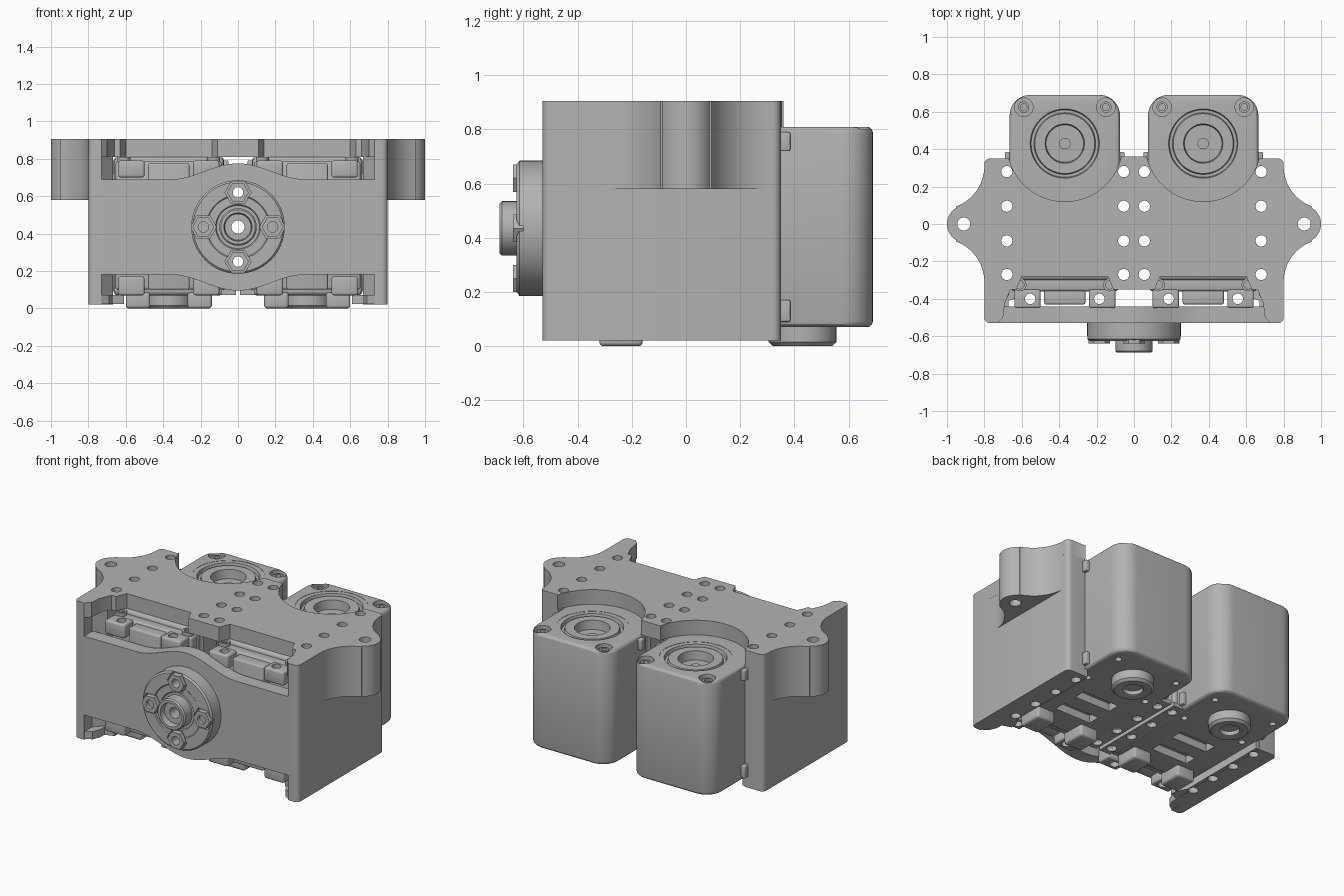
import bpy, bmesh
from math import sin, cos, pi, radians
from mathutils import Matrix, Vector

cube = bpy.data.objects.get("Cube")
if cube:
    bpy.data.objects.remove(cube)

grey = bpy.data.materials.new("plain_grey")
grey.use_nodes = True
COLOUR = (0.45, 0.45, 0.45, 1)
grey.diffuse_color = COLOUR
grey.node_tree.nodes["Principled BSDF"].inputs["Base Color"].default_value = COLOUR

parts, cutters = [], []
ALONG_Y = Matrix.Rotation(radians(90), 4, 'X')   # local z becomes -y


def finish(name, bm, cutter=False):
    bmesh.ops.recalc_face_normals(bm, faces=bm.faces)
    mesh = bpy.data.meshes.new(name)
    bm.to_mesh(mesh)
    bm.free()
    mesh.materials.append(grey)
    ob = bpy.data.objects.new(name, mesh)
    bpy.context.collection.objects.link(ob)
    ob.hide_render = cutter
    (cutters if cutter else parts).append(ob)
    return ob


def prism(name, pts, lo, hi, matrix=None, bevel=0, cutter=False):
    """Extrude a flat outline from lo to hi."""
    bm = bmesh.new()
    face = bm.faces.new([bm.verts.new((x, y, lo)) for x, y in pts])
    ext = bmesh.ops.extrude_face_region(bm, geom=[face])
    verts = [v for v in ext["geom"] if isinstance(v, bmesh.types.BMVert)]
    bmesh.ops.translate(bm, verts=verts, vec=(0, 0, hi - lo))
    if matrix:
        bm.transform(matrix)
    ob = finish(name, bm, cutter)
    if bevel:
        mod = ob.modifiers.new("soft_edges", 'BEVEL')
        mod.width, mod.segments, mod.limit_method = bevel, 3, 'ANGLE'
    return ob


def box(name, x, y, z, bevel=0, cutter=False):
    x0, x1 = sorted(x)
    return prism(name, [(x0, y[0]), (x1, y[0]), (x1, y[1]), (x0, y[1])], *z, bevel=bevel, cutter=cutter)


def lathe(name, profile, loc, turn=None, cutter=False, sides=48):
    """Revolve an (r, h) profile that starts and ends on the axis or closes on itself."""
    bm = bmesh.new()
    verts = [bm.verts.new((r, 0, h)) for r, h in profile]
    edges = [bm.edges.new((a, b)) for a, b in zip(verts, verts[1:])]
    if profile[0][0] > 0:
        edges.append(bm.edges.new((verts[-1], verts[0])))
    bmesh.ops.spin(bm, geom=verts + edges, cent=(0, 0, 0), axis=(0, 0, 1), angle=2 * pi, steps=sides)
    bmesh.ops.remove_doubles(bm, verts=bm.verts, dist=1e-5)
    bm.transform(Matrix.Translation(Vector(loc)) @ (turn or Matrix()))
    return finish(name, bm, cutter)


def rod(name, r, lo, hi, loc, turn=None, cutter=False, sides=24):
    return lathe(name, [(0, lo), (r, lo), (r, hi), (0, hi)], loc, turn, cutter, sides)


def cut(ob, *tools):
    for tool in tools:
        mod = ob.modifiers.new("cut", 'BOOLEAN')
        mod.operation, mod.object, mod.solver = 'DIFFERENCE', tool, 'EXACT'


def arc(cx, cy, r, a0, a1, n=10):
    return [(cx + r * cos(radians(a0 + (a1 - a0) * i / n)),
             cy + r * sin(radians(a0 + (a1 - a0) * i / n))) for i in range(n + 1)]


def mirrored(half):
    return half + [(-x, y) for x, y in reversed(half) if x > 0]


CX, SHAFT_Y, HORN_Z = 0.37, 0.43, 0.435

# Ear outline: concave flank, round tip, concave flank
flank = arc(1.03, 0.31, 0.23, 184, 250, 10)
tip = arc(0.9, 0, 0.1, 60, -60, 14)
ear = flank + tip + [(x, -y) for x, y in reversed(flank)]

# Top plate with clearances for the motors and notches at the front
plate = mirrored([(0, 0.36), (0.07, 0.36)] + arc(CX, SHAFT_Y, 0.31, 194, 346, 28)
                 + [(0.68, 0.35)] + arc(0.77, 0.32, 0.03, 90, 0, 5) + ear
                 + arc(0.77, -0.5, 0.03, 0, -90, 5)
                 + [(0.73, -0.53), (0.7, -0.5), (0.69, -0.42), (0.66, -0.35), (0.63, -0.35), (0.6, -0.28),
                    (0.14, -0.28), (0.11, -0.35), (0, -0.35)])
top_plate = prism("top_plate", plate, 0.81, 0.905)

# Through holes in four rows, joined as one cutter per hole
rows = {}
for name, x in (("inner", 0.055), ("outer", 0.68)):
    for s in (1, -1):
        rows[name, s] = [rod("hole_cutter", 0.03, -0.1, 1, (s * x, y, 0), cutter=True)
                         for y in (0.28, 0.095, -0.09, -0.27)]
        cut(top_plate, *rows[name, s])

# Front wall swelling around the output disc
steps = [-0.74 + 1.48 * i / 74 for i in range(75)]
swell = [0.255 + 0.0425 * (1 + cos(pi * min(abs(x) / 0.36, 1))) for x in steps]
wall_pts = [(x, HORN_Z + h) for x, h in zip(steps, swell)]
wall_pts += [(x, HORN_Z - h) for x, h in zip(reversed(steps), reversed(swell))]
front_wall = prism("front_wall", wall_pts, 0.44, 0.53, ALONG_Y)

# Output disc with hub, nut pockets and bolts
disc = lathe("output_disc", [(0, 0.52), (0.25, 0.52), (0.25, 0.615), (0.24, 0.625), (0.17, 0.625),
                             (0.165, 0.62), (0.12, 0.62), (0.115, 0.612), (0.1, 0.612), (0.1, 0.68),
                             (0.092, 0.688), (0.075, 0.688), (0.07, 0.65), (0, 0.65)], (0, 0, HORN_Z), ALONG_Y, sides=64)
bore = rod("bore_cutter", 0.035, 0.3, 0.8, (0, 0, HORN_Z), ALONG_Y, True)
cut(disc, bore)
cut(front_wall, bore)
for i in range(4):
    dx, dz = 0.185 * cos(i * pi / 2), 0.185 * sin(i * pi / 2)
    at = (dx, 0, HORN_Z + dz)
    pocket = rod("pocket_cutter", 0.07, 0.6, 0.7, at, ALONG_Y, True, 6)
    cut(disc, pocket)
    nut = rod("nut", 0.058, 0.59, 0.638, at, ALONG_Y, sides=6)
    through = rod("bolt_cutter", 0.028, 0.3 if dx ** 2 < 0.01 else 0.615, 0.8, at, ALONG_Y, True)
    cut(nut, through)
    if dx ** 2 < 0.01:
        cut(disc, through)
        cut(front_wall, through)

for s, side in ((1, "left"), (-1, "right")):
    def flip(pts):
        return [(s * x, y) for x, y in pts]

    # Side wall, with its bottom rail and the ear
    wall = prism("side_wall_" + side, flip(
        arc(0.77, 0.32, 0.03, 90, 0, 5) + arc(0.77, -0.5, 0.03, 0, -90, 5)
        + [(0.73, -0.53), (0.73, -0.45), (0.667, -0.38), (0.667, 0.35)]), 0.02, 0.815)
    rail = prism("bottom_rail_" + side, flip(
        [(0.78, 0.345), (0.795, 0.33), (0.795, -0.5), (0.77, -0.525), (0.73, -0.525), (0.69, -0.5),
         (0.67, -0.45), (0.67, -0.41), (0.61, -0.39), (0.61, -0.35), (0.645, -0.28), (0.645, 0.345)]), 0.022, 0.072)
    cut(wall, *rows["outer", s])
    cut(rail, *rows["outer", s])
    lug = prism("ear_" + side, flip([(0.76, 0.29)] + ear + [(0.76, -0.29)]), 0.58, 0.9)
    ear_hole = rod("ear_hole_cutter", 0.035, 0.4, 1, (s * 0.91, 0, 0), cutter=True)
    cut(lug, ear_hole)
    cut(top_plate, ear_hole)

    # Motor case, rounded at the back
    c = s * CX
    case = prism("motor_case_" + side, [(c - 0.295, -0.3), (c + 0.295, -0.3)]
                 + arc(c + 0.185, 0.58, 0.11, 0, 90) + arc(c - 0.185, 0.58, 0.11, 90, 180),
                 0.07, 0.81, bevel=0.022)
    cut(case, *rows["outer", s], *rows["inner", s])
    cut(case, rod("shaft_cutter", 0.215, 0.74, 0.9, (c, SHAFT_Y, 0), cutter=True, sides=48))
    lathe("shaft_ring_" + side, [(0, 0.73), (0.215, 0.73), (0.215, 0.808), (0.185, 0.808), (0.18, 0.785),
                                 (0.165, 0.785), (0.16, 0.803), (0.105, 0.803), (0.1, 0.745), (0.03, 0.745),
                                 (0.03, 0.755), (0, 0.755)], (c, SHAFT_Y, 0))
    lathe("bottom_boss_" + side, [(0, 0.03), (0.06, 0.03), (0.06, 0.004), (0.07, 0), (0.11, 0),
                                  (0.125, 0.015), (0.125, 0.09), (0, 0.09)], (c, SHAFT_Y, 0))
    box("upper_case_" + side, (c - 0.23, c + 0.23), (-0.275, 0.1), (0.79, 0.87), 0.02)
    box("front_case_" + side, (c - 0.285, c + 0.285), (-0.36, -0.28), (0.1, 0.785), 0.015)
    box("front_cover_" + side, (c - 0.11, c + 0.11), (-0.43, -0.35), (0.1, 0.775), 0.01)

    # Pockets in the underside
    for y in (-0.08, 0.1):
        cut(case, box("slot_cutter", (c - 0.13, c + 0.13), (y - 0.04, y + 0.04), (0, 0.12), cutter=True))
    # Drilled strip along the centre gap
    strip = box("centre_strip_" + side, (s * 0.012, s * 0.09), (-0.33, 0.35), (0.072, 0.1))
    cut(strip, *rows["inner", s])

    for d in (-1, 1):
        # Corner screws on the top and the underside
        x = c + d * 0.22
        cut(case, rod("screw_cutter", 0.05, 0.77, 0.9, (x, 0.625, 0), cutter=True),
            rod("screw_cutter", 0.02, 0, 0.12, (x, 0.56, 0), cutter=True),
            rod("screw_cutter", 0.02, 0, 0.12, (x, 0.28, 0), cutter=True))
        lathe("corner_screw", [(0, 0.77), (0.03, 0.77), (0.03, 0.795), (0.018, 0.795), (0.018, 0.78), (0, 0.78)],
              (x, 0.625, 0), sides=20)
        lathe("front_screw", [(0, 0.75), (0.035, 0.75), (0.035, 0.81), (0.022, 0.81), (0.022, 0.795), (0, 0.795)],
              (c + d * 0.24, -0.325, 0), sides=20)
        # Feet under the case
        box("foot", (c + d * 0.1, c + d * 0.23), (-0.32, -0.16), (0, 0.085), 0.015)
        # Front mounting tabs, drilled, and the side catches
        drill = rod("tab_cutter", 0.028, 0, 1, (c + d * 0.185, -0.4, 0), cutter=True)
        for lo, hi in ((0.07, 0.17), (0.7, 0.79)):
            tab = box("mount_tab", (c + d * 0.13, c + d * 0.27), (-0.45, -0.35), (lo, hi), 0.012)
            cut(tab, drill)
            box("side_catch", (c + d * 0.28, c + d * 0.32), (0.345, 0.385), (lo + 0.02, hi), 0.006)

# Bake the modifiers, drop the cutters, smooth the curved faces
bpy.ops.object.select_all(action='DESELECT')
for ob in parts:
    ob.select_set(True)
bpy.context.view_layer.objects.active = parts[0]
bpy.ops.object.convert(target='MESH')
for ob in cutters:
    bpy.data.objects.remove(ob)
bpy.ops.object.shade_smooth_by_angle(angle=radians(30))
